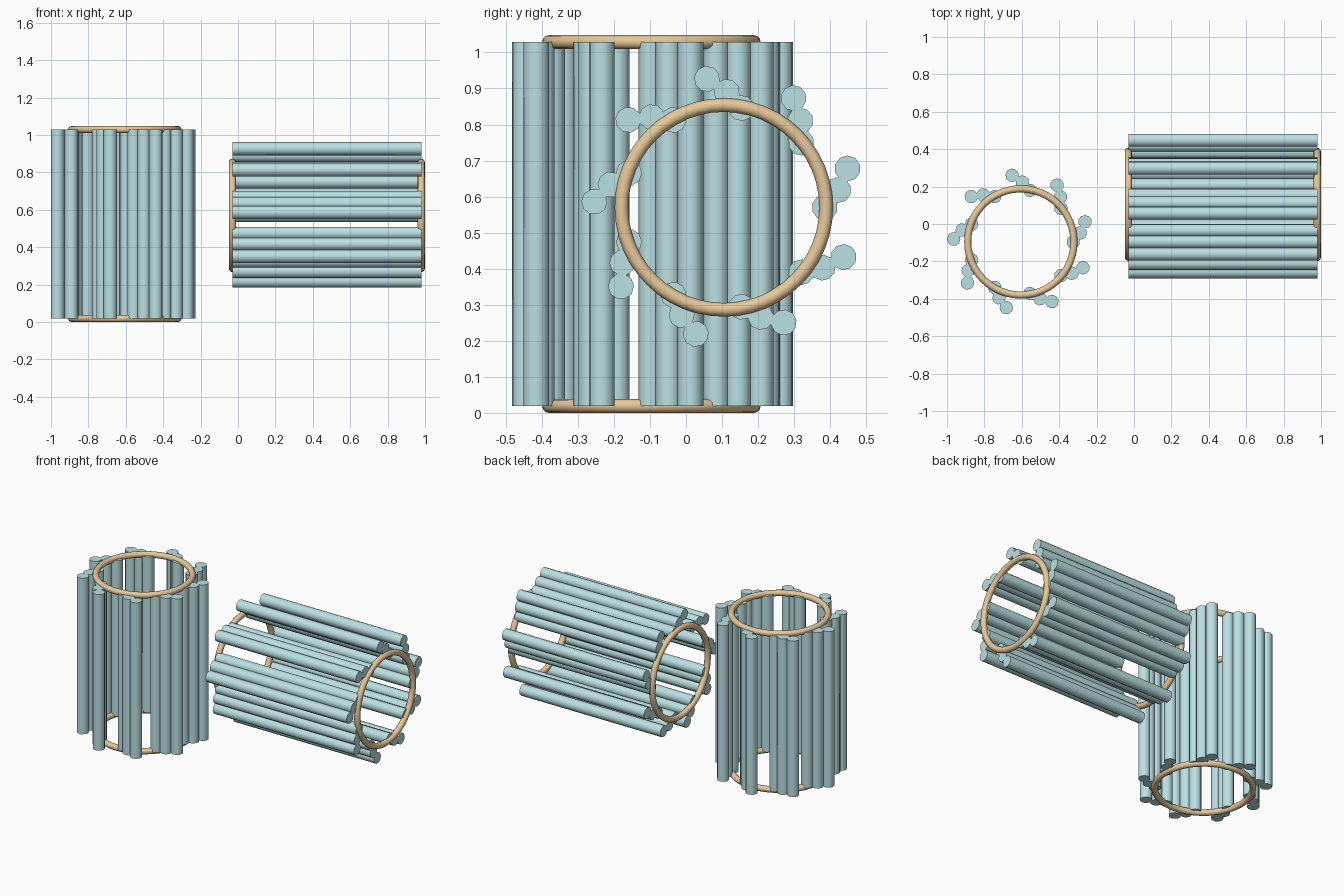
import bpy
from math import cos, sin, pi
from mathutils import Matrix, Vector

if "Cube" in bpy.data.objects:
    bpy.data.objects.remove(bpy.data.objects["Cube"])

HALF = 0.505          # half length of every barrel
TUBE_R = 0.036
RING_R, RING_T = 0.284, 0.019
# one blade of three touching tubes, repeated nine times around the axis
BLADE = [(0.28, 0.0), (0.317, 0.048), (0.343, 0.108)]


def material(name, rgb):
    m = bpy.data.materials.new(name)
    m.diffuse_color = (*rgb, 1)
    m.use_nodes = True
    m.node_tree.nodes["Principled BSDF"].inputs["Base Color"].default_value = m.diffuse_color
    return m


teal = material("teal", (0.50, 0.75, 0.77))
tan = material("tan", (0.80, 0.58, 0.32))


def finish(name, mat, matrix):
    ob = bpy.context.object
    ob.name = name
    ob.matrix_world = matrix
    ob.data.materials.append(mat)
    return ob


def barrel(prefix, frame):
    # nine blades of three tubes
    for i in range(9):
        turn = Matrix.Rotation(i * 2 * pi / 9, 4, 'Z')
        for j, (x, y) in enumerate(BLADE):
            bpy.ops.mesh.primitive_cylinder_add(vertices=10, radius=TUBE_R, depth=2 * HALF)
            finish(f"{prefix}_tube_{i + 1}_{j + 1}", teal,
                   frame @ turn @ Matrix.Translation((x, y, 0)))
            bpy.ops.object.shade_smooth_by_angle(angle=pi / 4)
    # a ring at each end
    for end, z in (("start", -HALF), ("end", HALF)):
        bpy.ops.mesh.primitive_torus_add(major_radius=RING_R, minor_radius=RING_T,
                                         major_segments=48, minor_segments=12)
        finish(f"{prefix}_ring_{end}", tan, frame @ Matrix.Translation((0, 0, z)))
        bpy.ops.object.shade_smooth()


# upright barrel
barrel("upright", Matrix.Translation((-0.605, -0.096, HALF + RING_T)))

# lying barrel: local x, y, z run along world y, z, x
lay = Matrix(((0, 0, 1, 0), (1, 0, 0, 0), (0, 1, 0, 0), (0, 0, 0, 1)))
barrel("lying", Matrix.Translation((0.475, 0.105, 0.57)) @ lay)
